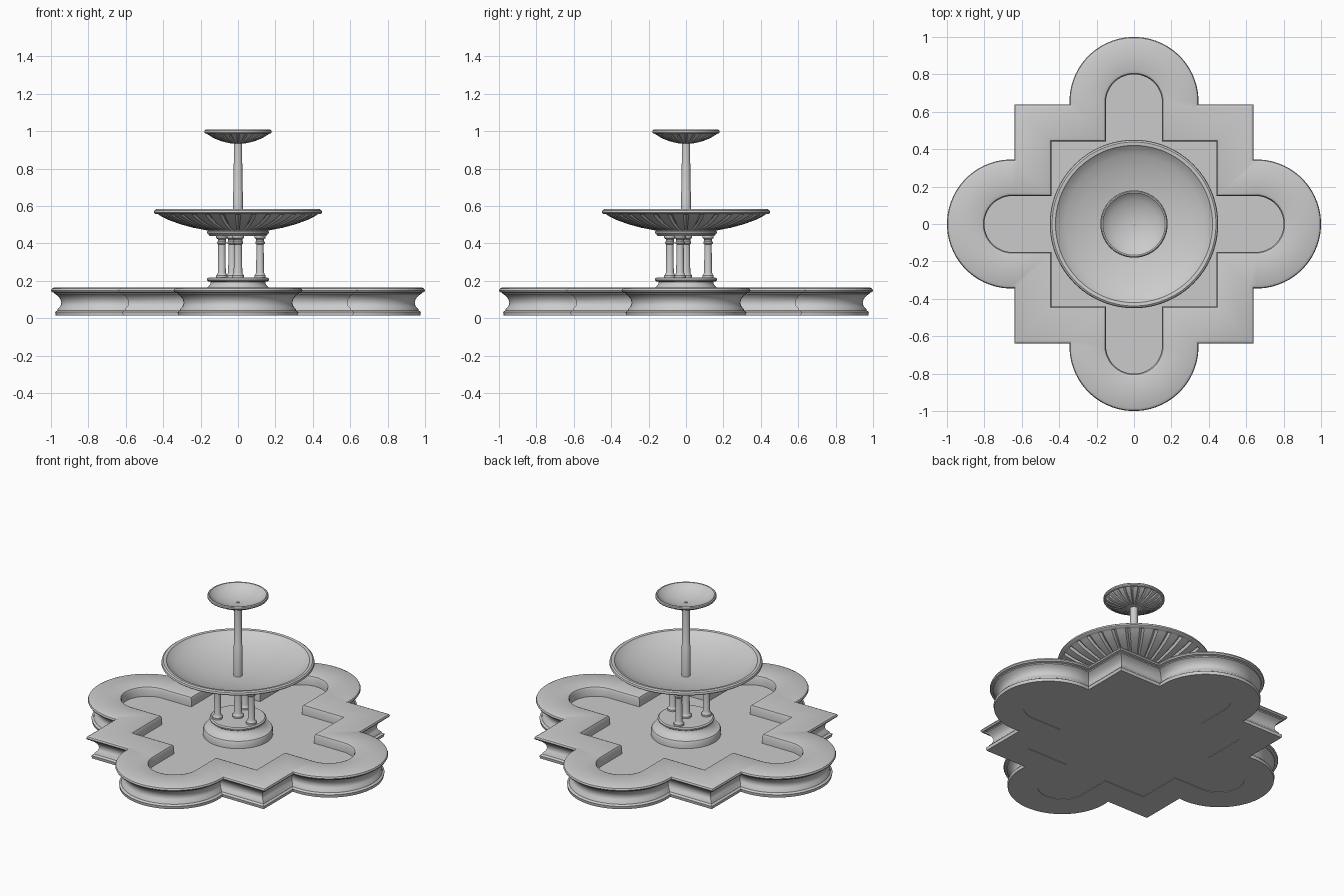
import bpy, bmesh
from math import sin, cos, pi, radians, sqrt, atan2

cube = bpy.data.objects.get("Cube")
if cube:
    bpy.data.objects.remove(cube, do_unlink=True)

stone = bpy.data.materials.new("grey stone")
stone.use_nodes = True
GREY = (0.6, 0.6, 0.6, 1)
stone.diffuse_color = GREY
stone.node_tree.nodes["Principled BSDF"].inputs["Base Color"].default_value = GREY


def finish(name, bm, angle=35):
    bmesh.ops.recalc_face_normals(bm, faces=bm.faces)
    mesh = bpy.data.meshes.new(name)
    bm.to_mesh(mesh)
    bm.free()
    mesh.materials.append(stone)
    obj = bpy.data.objects.new(name, mesh)
    bpy.context.collection.objects.link(obj)
    bpy.ops.object.select_all(action='DESELECT')
    obj.select_set(True)
    bpy.context.view_layer.objects.active = obj
    bpy.ops.object.shade_smooth_by_angle(angle=radians(angle))
    return obj


def skin(bm, rings, closed=False):
    pairs = list(zip(rings, rings[1:]))
    if closed:
        pairs.append((rings[-1], rings[0]))
    for a, b in pairs:
        n = len(a)
        for i in range(n):
            j = (i + 1) % n
            bm.faces.new((a[i], a[j], b[j], b[i]))


def lathe(name, profile, seg=48, at=(0, 0), grooves=0):
    """Revolve (radius, z[, groove depth]) points; grooves repeat around the axis."""
    bm = bmesh.new()
    if grooves:
        seg = grooves * 6
    rings = []
    for r, z, *cut in profile:
        depth = cut[0] if cut else 0
        ring = []
        for k in range(seg):
            a = 2 * pi * k / seg
            lift = depth if grooves and k % 6 == 0 else 0
            ring.append(bm.verts.new((at[0] + r * cos(a), at[1] + r * sin(a), z + lift)))
        rings.append(ring)
    skin(bm, rings)
    bm.faces.new(rings[0])
    bm.faces.new(rings[-1])
    return finish(name, bm)


# Basin plan: a square with a round lobe on each side
ARC = 32


def four_sides(side):
    """Repeat one side's points around the four quarter turns."""
    pts = []
    for q in range(4):
        c, s = round(cos(q * pi / 2)), round(sin(q * pi / 2))
        pts += [(x * c - y * s, x * s + y * c) for x, y in side]
    return pts


def outer_plan(d):
    half, r, centre = 0.64 + d, 0.345 + d, 0.655
    end = atan2(sqrt(r * r - (half - centre) ** 2), half - centre)
    angles = [-end + 2 * end * i / (ARC + 1) for i in range(ARC + 2)]
    return four_sides([(centre + r * cos(a), r * sin(a)) for a in angles] + [(half, half)])


def inner_plan(d):
    half, r, centre = 0.44 + d, 0.15 + d, 0.65
    angles = [-pi / 2 + pi * i / (ARC - 1) for i in range(ARC)]
    arc = [(centre + r * cos(a), r * sin(a)) for a in angles]
    return four_sides([(half, -r)] + arc + [(half, r), (half, half)])


OUTER = [(-0.025, 0.015), (-0.022, 0.034), (-0.034, 0.042), (-0.036, 0.05),
         (-0.05, 0.065), (-0.055, 0.082), (-0.05, 0.102), (-0.036, 0.12),
         (-0.02, 0.13), (-0.018, 0.136), (-0.004, 0.14), (0, 0.148),
         (-0.004, 0.158), (-0.018, 0.165)]
INNER = [(0.02, 0.165), (0.006, 0.16), (0, 0.148), (0, 0.1), (0, 0.015)]

bm = bmesh.new()
rings = [[bm.verts.new((x, y, z)) for x, y in outer_plan(d)] for d, z in OUTER]
rings += [[bm.verts.new((x, y, z)) for x, y in inner_plan(d)] for d, z in INNER]
skin(bm, rings, closed=True)
finish("basin_wall", bm)

# Basin floor slab
bm = bmesh.new()
slab = [[bm.verts.new((x, y, z)) for x, y in inner_plan(0)] for z in (0.018, 0.103)]
skin(bm, slab)
for ring in slab:
    bm.faces.new(ring)
finish("basin_floor", bm)

# Pedestal
lathe("pedestal", [(0.205, 0.1), (0.205, 0.14), (0.2, 0.148), (0.185, 0.152),
                   (0.168, 0.162), (0.153, 0.175), (0.147, 0.187), (0.147, 0.195),
                   (0.158, 0.197), (0.166, 0.203), (0.166, 0.211), (0.158, 0.217)], 64)


# Columns: three around one in the middle
def column(name, r, at):
    w = r * 1.45
    lathe(name, [(w, 0.215), (w, 0.228), (r * 1.2, 0.234), (r, 0.245), (r * 0.92, 0.395),
                 (r * 1.2, 0.4), (r * 1.2, 0.407), (r, 0.412), (r, 0.422),
                 (w, 0.43), (w, 0.448)], 24, at)


for i, name in enumerate(("right_column", "back_column", "front_column")):
    a = radians(-15 + 120 * i)
    column(name, 0.021, (0.122 * cos(a), 0.122 * sin(a)))
column("centre_column", 0.023, (0, 0))

# Disc the large bowl rests on
lathe("bowl_support", [(0.152, 0.44), (0.158, 0.448), (0.158, 0.452), (0.166, 0.455),
                       (0.166, 0.464), (0.15, 0.475)], 64)

# Large bowl with grooved underside
G = 0.012
lathe("large_bowl", [(0.14, 0.468), (0.165, 0.47), (0.167, 0.47, G), (0.24, 0.484, G),
                     (0.31, 0.503, G), (0.37, 0.525, G), (0.41, 0.545, G), (0.425, 0.555, G),
                     (0.427, 0.556), (0.442, 0.558), (0.45, 0.565), (0.447, 0.577),
                     (0.438, 0.583), (0.42, 0.581), (0.415, 0.575), (0.37, 0.55),
                     (0.3, 0.523), (0.2, 0.499), (0.1, 0.486), (0.02, 0.483)], grooves=32)

# Stem
lathe("stem", [(0.026, 0.47), (0.026, 0.676), (0.023, 0.682), (0.0225, 0.945)], 24)

# Small dish with grooved underside
G = 0.006
lathe("small_dish", [(0.022, 0.934), (0.045, 0.936), (0.047, 0.936, G), (0.09, 0.947, G),
                     (0.13, 0.963, G), (0.158, 0.98, G), (0.166, 0.986, G), (0.167, 0.986),
                     (0.176, 0.988), (0.18, 0.994), (0.179, 1.003), (0.174, 1.008),
                     (0.167, 1.007), (0.164, 1.003), (0.13, 0.98), (0.08, 0.962),
                     (0.04, 0.955), (0.01, 0.953)], grooves=24)

# Water spout
lathe("spout", [(0.008, 0.945), (0.008, 0.958), (0.006, 0.959)], 16)
